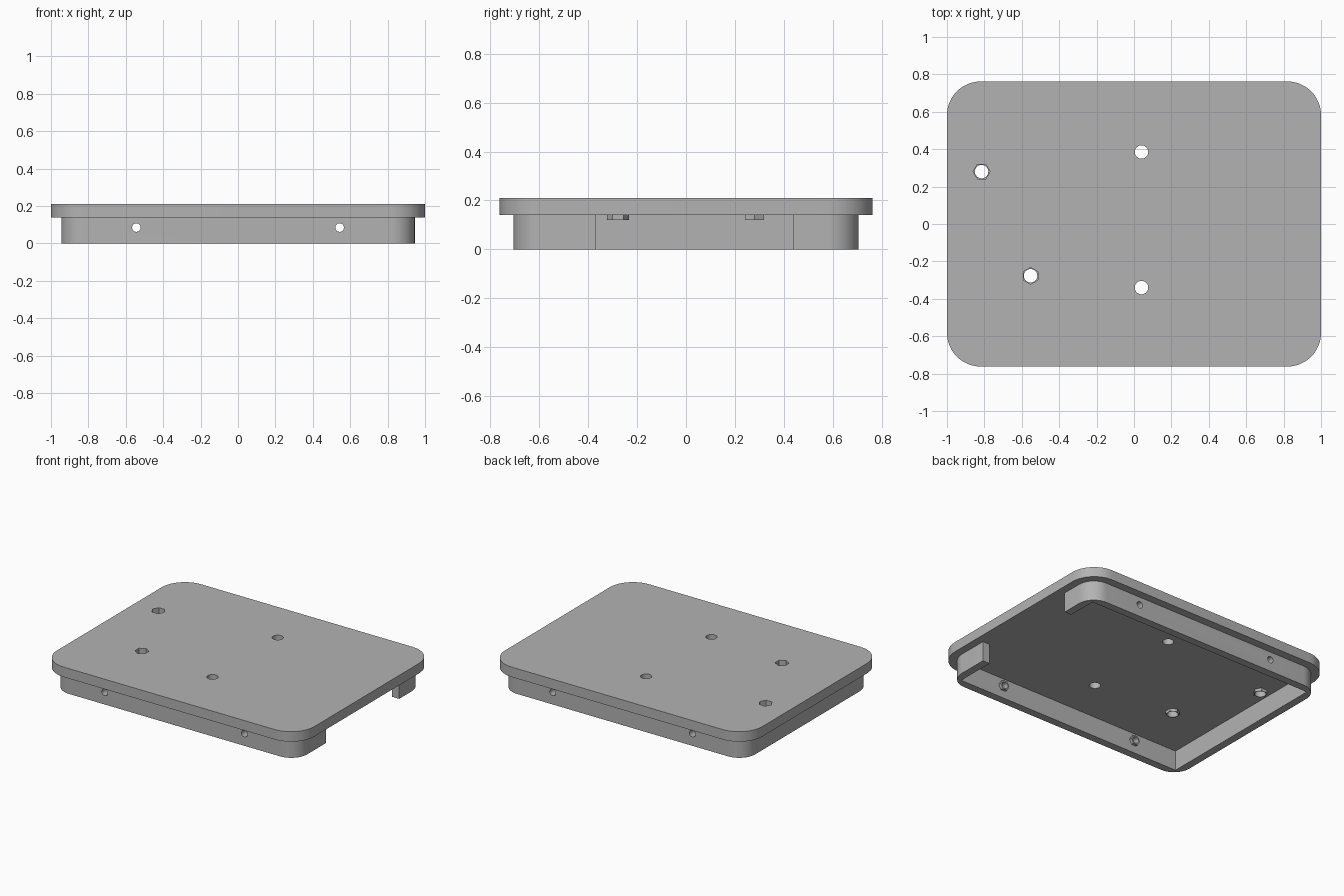
import bpy, math
from mathutils import Matrix, Vector

cube = bpy.data.objects.get("Cube")
if cube:
    bpy.data.objects.remove(cube, do_unlink=True)

grey = bpy.data.materials.new("plain grey")
grey.use_nodes = True
colour = (0.45, 0.45, 0.45, 1)
grey.diffuse_color = colour
grey.node_tree.nodes["Principled BSDF"].inputs["Base Color"].default_value = colour


def prism(name, outline, z0, z1):
    """Extrude a flat outline between two heights."""
    n = len(outline)
    verts = [(x, y, z) for z in (z0, z1) for x, y in outline]
    faces = [tuple(reversed(range(n))), tuple(range(n, 2 * n))]
    faces += [(i, (i + 1) % n, (i + 1) % n + n, i + n) for i in range(n)]
    mesh = bpy.data.meshes.new(name)
    mesh.from_pydata(verts, [], faces)
    mesh.materials.append(grey)
    obj = bpy.data.objects.new(name, mesh)
    bpy.context.collection.objects.link(obj)
    return obj


def rounded(hx, hy, r, steps=12):
    points = []
    for k, (sx, sy) in enumerate([(1, 1), (-1, 1), (-1, -1), (1, -1)]):
        for i in range(steps + 1):
            a = (k + i / steps) * math.pi / 2
            points.append((sx * (hx - r) + r * math.cos(a), sy * (hy - r) + r * math.sin(a)))
    return points


def ngon(x, y, r, n, turn=0.0):
    return [(x + r * math.cos(turn + math.tau * i / n),
             y + r * math.sin(turn + math.tau * i / n)) for i in range(n)]


def box(x0, x1, y0, y1):
    return [(x0, y0), (x1, y0), (x1, y1), (x0, y1)]


def along_y(obj, x, z):
    """Lay an upright prism along y at the given x and z."""
    obj.data.transform(Matrix.Translation(Vector((x, 0, z))) @ Matrix.Rotation(-math.pi / 2, 4, 'X'))
    return obj


def cut(obj, cutter):
    mod = obj.modifiers.new("cut", 'BOOLEAN')
    mod.operation = 'DIFFERENCE'
    mod.solver = 'EXACT'
    mod.object = cutter
    bpy.ops.object.select_all(action='DESELECT')
    bpy.context.view_layer.objects.active = obj
    obj.select_set(True)
    bpy.ops.object.modifier_apply(modifier=mod.name)
    bpy.data.objects.remove(cutter, do_unlink=True)


def smooth(obj):
    bpy.ops.object.select_all(action='DESELECT')
    bpy.context.view_layer.objects.active = obj
    obj.select_set(True)
    bpy.ops.object.shade_smooth_by_angle(angle=math.radians(30))


LIP_TOP, TOP = 0.14, 0.21
HOLE, NUT = 0.036, 0.045

# Cover plate with two plain holes and two hexagonal pockets
plate = prism("cover_plate", rounded(1.0, 0.762, 0.18), LIP_TOP, TOP)
for y in (0.385, -0.34):
    cut(plate, prism("cutter", ngon(0.04, y, HOLE, 32), 0, 1))
for x, y, turn in ((-0.815, 0.28, 0), (-0.553, -0.277, math.pi / 6)):
    cut(plate, prism("cutter", ngon(x, y, NUT, 6, turn), 0, 1))
    nut = prism("plate_nut", ngon(x, y, NUT, 6, turn), 0.12, 0.16)
    cut(nut, prism("cutter", ngon(x, y, HOLE, 32), 0, 1))
    smooth(nut)
smooth(plate)

# Rim wall: rounded outside, square inside, open on one end
rim = prism("rim_wall", rounded(0.945, 0.705, 0.125), 0, LIP_TOP)
cut(rim, prism("cutter", box(-0.89, 0.89, -0.65, 0.65), -1, 1))
cut(rim, prism("cutter", box(0.8, 1.1, -0.37, 0.44), -1, 1))

# Side screw holes with nuts on the inner faces
for x in (-0.543, 0.543):
    cut(rim, along_y(prism("cutter", ngon(0, 0, 0.023, 24), -1, 1), x, 0.085))
    for y0, y1 in ((-0.651, -0.63), (0.63, 0.651)):
        nut = along_y(prism("side_nut", ngon(0, 0, 0.036, 6), y0, y1), x, 0.085)
        cut(nut, along_y(prism("cutter", ngon(0, 0, 0.023, 24), -1, 1), x, 0.085))
        smooth(nut)
smooth(rim)
